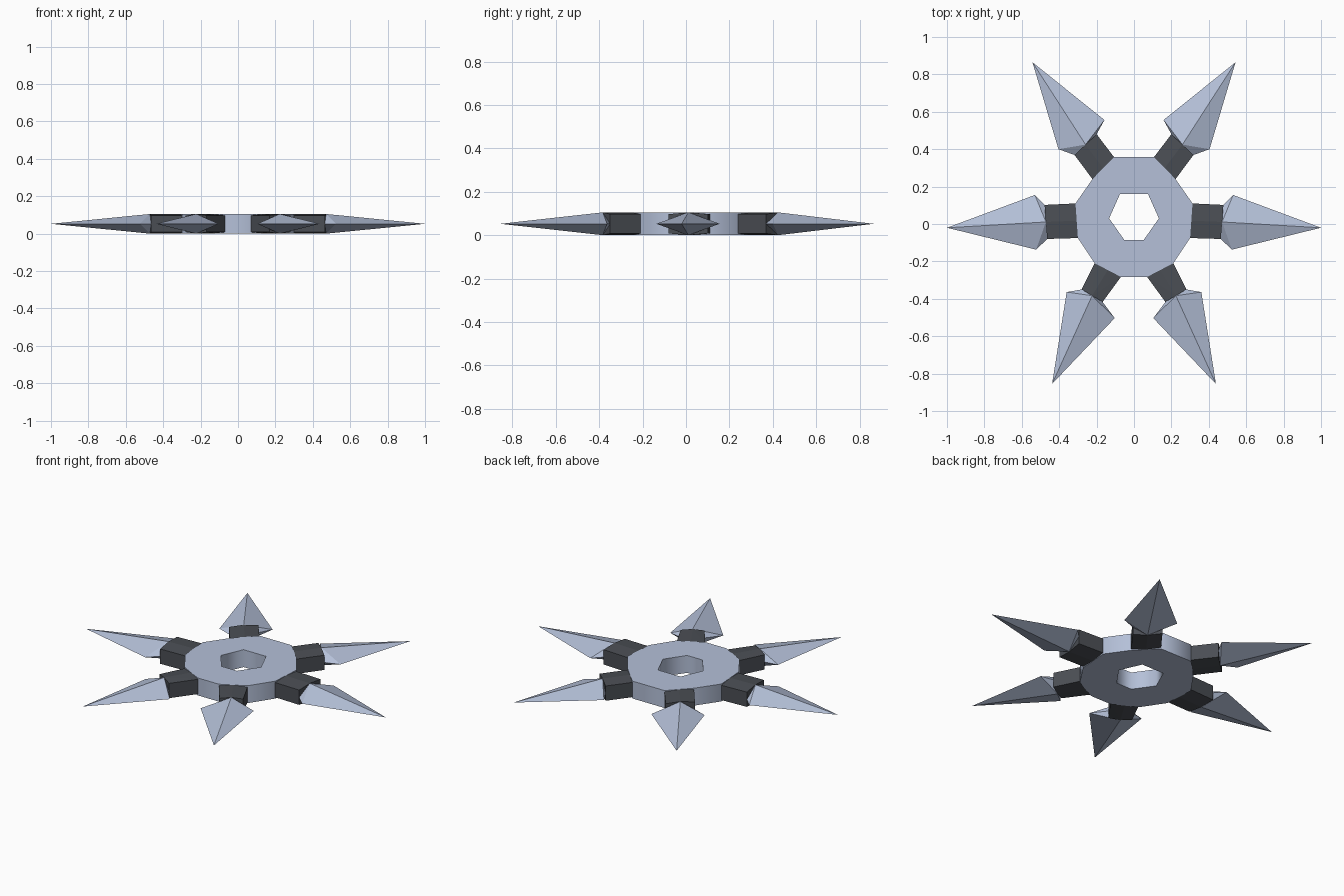
import bpy
import bmesh
from mathutils import Vector

if "Cube" in bpy.data.objects:
    bpy.data.objects.remove(bpy.data.objects["Cube"], do_unlink=True)

HEIGHT = 0.105
MID = HEIGHT / 2
DROP = 0.008  # how far the arm edges fall below the arm ridge


def material(name, rgb):
    mat = bpy.data.materials.new(name)
    mat.use_nodes = True
    color = (*rgb, 1)
    mat.diffuse_color = color
    mat.node_tree.nodes["Principled BSDF"].inputs["Base Color"].default_value = color
    return mat


steel = material("pale steel", (0.46, 0.53, 0.69))
iron = material("dark iron", (0.069, 0.076, 0.089))


def hull(name, points, mat):
    """Flat-faced convex solid around the points."""
    bm = bmesh.new()
    for p in points:
        bm.verts.new(p)
    bmesh.ops.convex_hull(bm, input=bm.verts[:])
    bmesh.ops.dissolve_limit(bm, angle_limit=0.01, verts=bm.verts[:], edges=bm.edges[:])
    bmesh.ops.recalc_face_normals(bm, faces=bm.faces[:])
    mesh = bpy.data.meshes.new(name)
    bm.to_mesh(mesh)
    bm.free()
    mesh.materials.append(mat)
    bpy.context.collection.objects.link(bpy.data.objects.new(name, mesh))


def mirrored(half):
    """Close a right-hand outline by mirroring it across x = 0."""
    return half + [(-x, y) for x, y in reversed(half) if x > 0]


# Disc: twelve-sided plate with a six-sided hole
rim = [(0.107, 0.358), (0.222, 0.24), (0.313, 0.11),
       (0.30, -0.075), (0.21, -0.21), (0.07, -0.283)]
hole = [(0.075, 0.16), (0.133, 0.03), (0.052, -0.085)]
curve = bpy.data.curves.new("disc", "CURVE")
curve.dimensions = "2D"
curve.fill_mode = "BOTH"
curve.extrude = MID
for outline in (mirrored(rim), mirrored(hole)):
    spline = curve.splines.new("POLY")
    spline.points.add(len(outline) - 1)
    for point, (x, y) in zip(spline.points, outline):
        point.co = (x, y, 0, 1)
    spline.use_cyclic_u = True
curve.materials.append(steel)
disc = bpy.data.objects.new("disc", curve)
disc.location.z = MID
bpy.context.collection.objects.link(disc)
bpy.ops.object.select_all(action="DESELECT")
disc.select_set(True)
bpy.context.view_layer.objects.active = disc
bpy.ops.object.convert(target="MESH")

# Each blade: rim edge, arm end corners, spike shoulders, tip
blades = {
    "back": (rim[0], rim[1], (0.20, 0.48), (0.318, 0.369),
             (0.158, 0.556), (0.404, 0.40), (0.543, 0.865)),
    "side": (rim[2], rim[3], (0.478, 0.102), (0.464, -0.08),
             (0.53, 0.155), (0.523, -0.137), (1.0, -0.02)),
    "front": (rim[4], rim[5], (0.28, -0.35), (0.168, -0.417),
              (0.36, -0.364), (0.103, -0.503), (0.438, -0.855)),
}

for place, outline in blades.items():
    for side, sign in (("left", 1), ("right", -1)):
        a, b, c, d, e, f, tip = [Vector((sign * x, y, MID)) for x, y in outline]
        up = Vector((0, 0, MID))
        low = Vector((0, 0, MID - DROP))
        end = (c + d) / 2

        # Arm: short block with a faint ridge above and below
        arm = [p + s * low for p in (a, b, c, d) for s in (1, -1)]
        arm += [p + s * up for p in ((a + b) / 2, end) for s in (1, -1)]
        hull(f"{place}_{side}_arm", arm, iron)

        # Spike: diamond section, widest at the shoulders
        hull(f"{place}_{side}_spike", [c, d, e, f, tip, end + up, end - up], steel)
